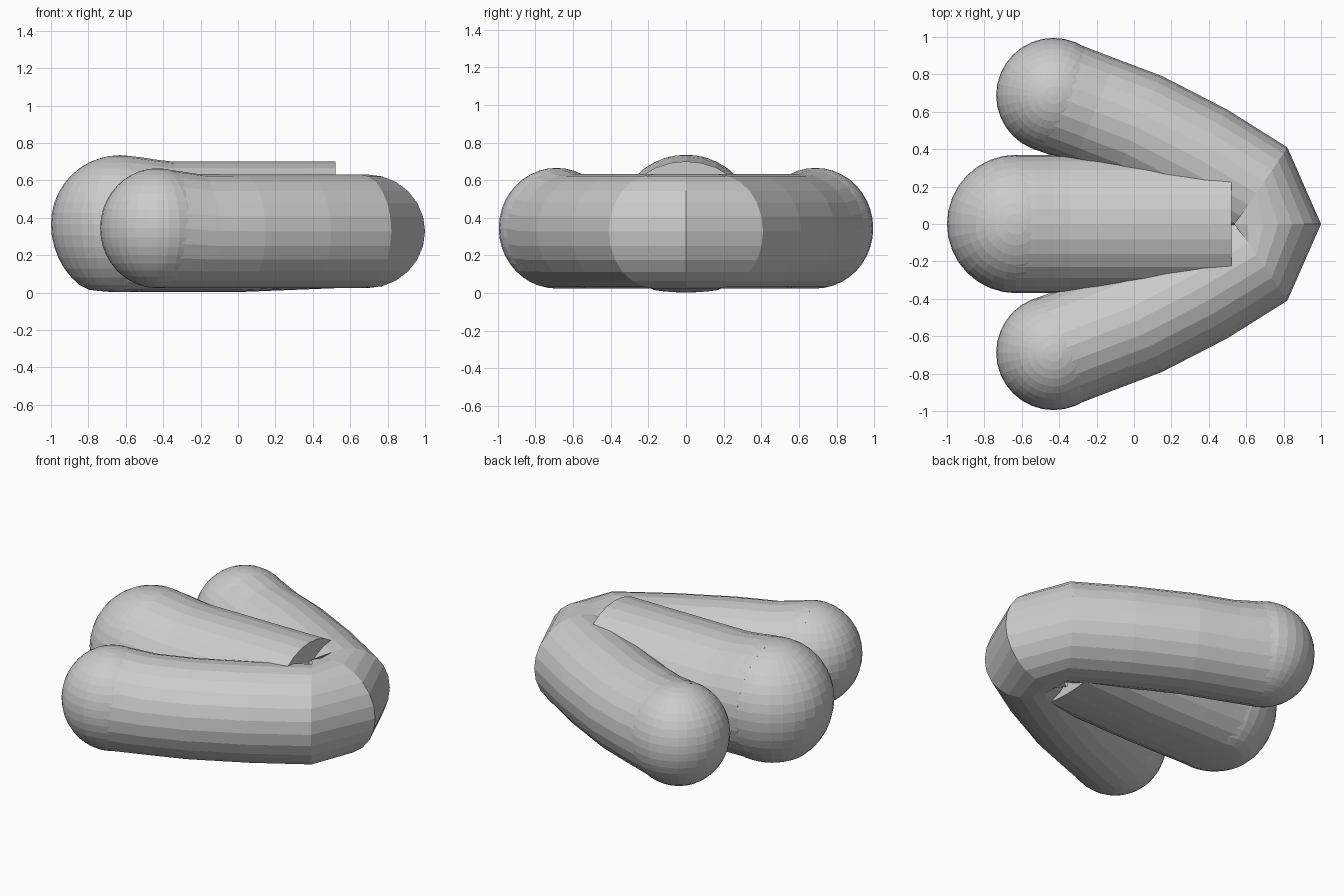
import bpy, bmesh, math
from mathutils import Vector

if "Cube" in bpy.data.objects:
    bpy.data.objects.remove(bpy.data.objects["Cube"])

grey = bpy.data.materials.new("plain grey")
grey.diffuse_color = (0.6, 0.6, 0.6, 1)
grey.use_nodes = True
grey.node_tree.nodes["Principled BSDF"].inputs["Base Color"].default_value = grey.diffuse_color


def finish(name, bm):
    bmesh.ops.recalc_face_normals(bm, faces=bm.faces)
    mesh = bpy.data.meshes.new(name)
    bm.to_mesh(mesh)
    bm.free()
    mesh.materials.append(grey)
    obj = bpy.data.objects.new(name, mesh)
    bpy.context.collection.objects.link(obj)
    return obj


def tube(name, stations, sides=24):
    """Loft elliptical rings: (x, y, outward angle, half width, bottom, top)."""
    bm = bmesh.new()
    rings = []
    for x, y, angle, r, low, high in stations:
        out = Vector((math.cos(angle), math.sin(angle), 0))
        mid, half = (low + high) / 2, (high - low) / 2
        ring = []
        for i in range(sides):
            a = math.tau * i / sides
            p = Vector((x, y, mid + half * math.sin(a))) + out * r * math.cos(a)
            ring.append(bm.verts.new(p))
        rings.append(ring)
    for a, b in zip(rings, rings[1:]):
        for i in range(sides):
            j = (i + 1) % sides
            bm.faces.new((a[i], a[j], b[j], b[i]))
    bm.faces.new(rings[0])
    bm.faces.new(rings[-1])
    return finish(name, bm)


def ball(name, x, y, r, low, high):
    bm = bmesh.new()
    bmesh.ops.create_uvsphere(bm, u_segments=32, v_segments=20, radius=1)
    for v in bm.verts:
        v.co = (x + v.co.x * r, y + v.co.y * r,
                (low + high) / 2 + v.co.z * (high - low) / 2)
    return finish(name, bm)


def flatten_bottom(obj):
    """Press the underside into a shallow dish."""
    for v in obj.data.vertices:
        x, y, z = v.co
        if z < 0.365:
            floor = 0.003 + 0.04 * max(0, x) + 0.45 * (y * y + min(0, x + 0.63) ** 2)
            v.co.z = max(0.365 + (z - 0.365) * 1.1, min(floor, 0.365))


# Outer arms: curved tubes meeting at the tip, with a round end each
for side, label in ((1, "back"), (-1, "front")):
    path = [
        (-0.44, 0.69, 70, 0.305, 0.665),
        (-0.32, 0.645, 69, 0.303, 0.65),
        (-0.21, 0.603, 68, 0.303, 0.634),
        (0.02, 0.515, 65, 0.305, 0.632),
        (0.35, 0.345, 61, 0.305, 0.632),
        (0.655, 0.165, 56, 0.295, 0.632),
        (0.69, 0.0, 0, 0.31, 0.632),
    ]
    tube(label + "_arm", [(x, side * y, side * math.radians(a), r, 0.024, top)
                          for x, y, a, r, top in path])
    ball(label + "_arm_end", -0.43, side * 0.688, 0.307, 0.024, 0.665)

# Middle arm: straight tube with a larger round end and a flat cut face
middle = tube("middle_arm", [
    (x, 0, math.pi / 2, 0.37, low, top) for x, low, top in (
        (-0.63, 0.003, 0.735), (-0.52, 0.003, 0.724), (-0.43, 0.003, 0.71),
        (-0.34, 0.003, 0.70), (0.0, 0.005, 0.70), (0.52, 0.02, 0.70))], 28)
flatten_bottom(middle)
flatten_bottom(ball("middle_arm_end", -0.63, 0, 0.37, 0.0, 0.735))
